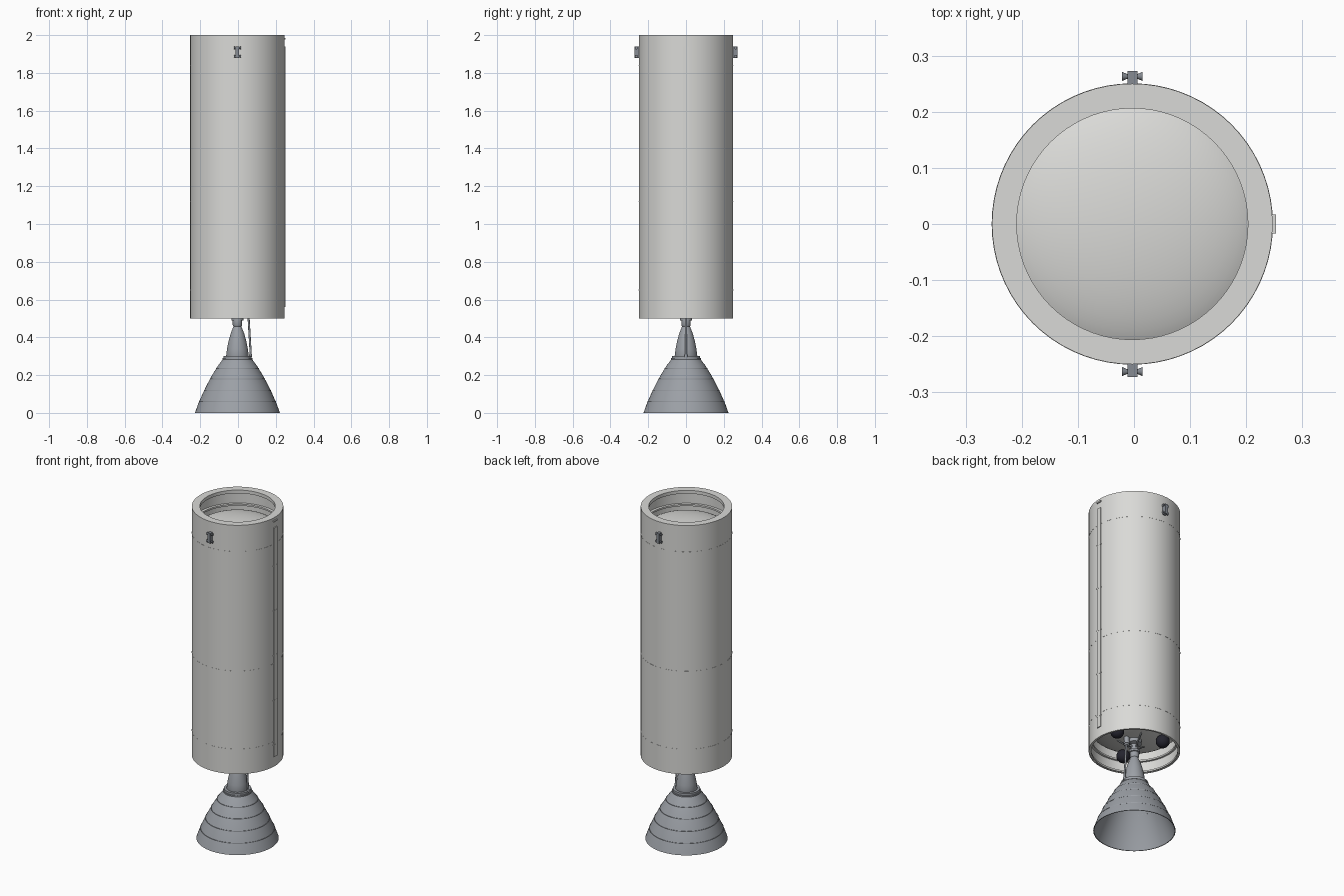
import bpy, bmesh, math
from mathutils import Vector, Matrix

if "Cube" in bpy.data.objects:
    bpy.data.objects.remove(bpy.data.objects["Cube"])

CX = -0.003  # stage axis, shifted so the raceway keeps the whole model centred


def material(name, rgb):
    m = bpy.data.materials.new(name)
    m.diffuse_color = (*rgb, 1)
    m.use_nodes = True
    m.node_tree.nodes["Principled BSDF"].inputs["Base Color"].default_value = m.diffuse_color
    return m


WHITE = material("warm_white", (0.70, 0.70, 0.68))
METAL = material("engine_grey", (0.33, 0.35, 0.38))
DARK = material("pod_grey", (0.24, 0.26, 0.29))
BLACK = material("bottle_black", (0.018, 0.018, 0.028))


def finish(name, bm, mat, angle=35):
    bmesh.ops.remove_doubles(bm, verts=bm.verts, dist=1e-5)
    bmesh.ops.recalc_face_normals(bm, faces=bm.faces)
    me = bpy.data.meshes.new(name)
    bm.to_mesh(me)
    bm.free()
    me.materials.append(mat)
    me.shade_smooth()
    me.set_sharp_from_angle(angle=math.radians(angle))
    ob = bpy.data.objects.new(name, me)
    bpy.context.collection.objects.link(ob)
    return ob


def lathe(name, profile, mat, closed=True, seg=72, angle=35):
    """Spin an (r, z) profile around the stage axis."""
    bm = bmesh.new()
    pts = [bm.verts.new((CX + r, 0, z)) for r, z in profile]
    edges = [bm.edges.new(p) for p in zip(pts, pts[1:])]
    if closed:
        edges.append(bm.edges.new((pts[-1], pts[0])))
    bmesh.ops.spin(bm, geom=pts + edges, cent=(CX, 0, 0), axis=(0, 0, 1),
                   angle=math.tau, steps=seg, use_merge=True)
    return finish(name, bm, mat, angle)


def ring(name, r0, r1, z0, z1, mat):
    return lathe(name, [(r0, z0), (r1, z0), (r1, z1), (r0, z1)], mat)


def box(bm, centre, size):
    bmesh.ops.create_cube(bm, size=1, matrix=Matrix.Translation(centre) @ Matrix.Diagonal((*size, 1)))


def rod(bm, a, b, r1, r2=None, seg=16):
    a, b = Vector(a), Vector(b)
    d = b - a
    mat = Matrix.Translation((a + b) / 2) @ d.to_track_quat('Z', 'Y').to_matrix().to_4x4()
    bmesh.ops.create_cone(bm, cap_ends=True, segments=seg, radius1=r1,
                          radius2=r1 if r2 is None else r2, depth=d.length, matrix=mat)


# Outer skin with the top flange turned inwards
lathe("stage_body", [(0.25, 0.5), (0.25, 2.0), (0.206, 2.0), (0.206, 1.98),
                     (0.244, 1.98), (0.244, 0.5)], WHITE)

# Inner stiffening rings
ring("lower_skirt_lip", 0.236, 0.245, 0.502, 0.512, WHITE)
ring("lower_skirt_ring", 0.232, 0.245, 0.57, 0.58, WHITE)
ring("upper_skirt_ring", 0.228, 0.245, 1.895, 1.905, WHITE)

# Thin joint bands on the skin
for i, z in enumerate((0.65, 1.12, 1.84)):
    ring(f"joint_band_{i}", 0.249, 0.2507, z - 0.002, z + 0.002, WHITE)

# Tank with shallow domes at both ends
N = 14
arc = [(0.2435 * math.sin(a), math.cos(a)) for a in (math.pi / 2 * i / N for i in range(N + 1))]
tank = [(r, 1.84 + 0.08 * c) for r, c in arc] + [(r, 0.65 - 0.085 * c) for r, c in reversed(arc)]
lathe("propellant_tank", tank, WHITE, closed=False)

# Raceway along the right side, with straps
bm = bmesh.new()
box(bm, (CX + 0.2505, 0, 1.25), (0.009, 0.03, 1.38))
finish("raceway", bm, WHITE)
bm = bmesh.new()
for i in range(6):
    box(bm, (CX + 0.2505, 0, 0.63 + 0.27 * i), (0.0105, 0.034, 0.008))
finish("raceway_straps", bm, WHITE)

# Attitude thruster pods on front and back
for side, name in ((-1, "front_thruster_pod"), (1, "back_thruster_pod")):
    bm = bmesh.new()
    box(bm, (CX, side * 0.2605, 1.91), (0.018, 0.025, 0.06))
    for z in (1.888, 1.932):
        for sx in (-1, 1):
            rod(bm, (CX + sx * 0.006, side * 0.263, z), (CX + sx * 0.018, side * 0.263, z), 0.003, 0.008)
    finish(name, bm, DARK)

# Engine bell as a thin double wall
bell = [(0.225, 0), (0.207, 0.05), (0.185, 0.1), (0.161, 0.15), (0.134, 0.2),
        (0.103, 0.25), (0.075, 0.287)]
inner = [(r - 0.004, z) for r, z in reversed(bell)]
lathe("engine_bell", bell + inner, METAL, angle=50)


def bell_radius(z):
    for (r0, z0), (r1, z1) in zip(bell, bell[1:]):
        if z0 <= z <= z1:
            return r0 + (r1 - r0) * (z - z0) / (z1 - z0)


# Hoops around the bell
for i, z in enumerate((0.06, 0.12, 0.18, 0.235)):
    r = bell_radius(z)
    ring(f"bell_hoop_{i}", r - 0.003, r + 0.0015, z - 0.002, z + 0.002, METAL)

# Collar, combustion chamber and gimbal mount
ring("bell_collar_lower", 0.055, 0.079, 0.283, 0.29, METAL)
ring("bell_collar_upper", 0.055, 0.074, 0.29, 0.302, METAL)
lathe("combustion_chamber", [(0.056, 0.287), (0.06, 0.3), (0.055, 0.34), (0.047, 0.38), (0.036, 0.42),
                             (0.021, 0.458), (0.025, 0.465), (0.025, 0.488), (0.031, 0.49),
                             (0.031, 0.502), (0.02, 0.504), (0.02, 0.54), (0.04, 0.545),
                             (0.04, 0.575), (0, 0.575)], METAL, closed=False, seg=48)
lathe("chamber_throat", [(0.054, 0.288), (0.05, 0.33), (0.03, 0.42), (0, 0.45)], METAL, closed=False, seg=48)

# Turbopump, exhaust pipe and feed line on the right of the engine
bm = bmesh.new()
rod(bm, (0.052, 0, 0.515), (0.052, 0, 0.575), 0.014)
rod(bm, (0.052, 0, 0.525), (0.052, 0, 0.535), 0.019)
rod(bm, (0.055, 0, 0.52), (0.068, 0, 0.3), 0.0055)
rod(bm, (0.066, 0, 0.296), (0.066, 0, 0.31), 0.009)
rod(bm, (CX, 0, 0.522), (0.052, 0, 0.53), 0.006)
finish("turbopump_and_exhaust", bm, METAL)

# Gimbal struts up to the tank
bm = bmesh.new()
for k in range(3):
    a = math.radians(75 + 120 * k)
    c, s = math.cos(a), math.sin(a)
    rod(bm, (CX + 0.02 * c, 0.02 * s, 0.52), (CX + 0.1 * c, 0.1 * s, 0.58), 0.004)
finish("gimbal_struts", bm, METAL)

# Three dark pressure bottles under the tank
for k in range(3):
    a = math.radians(13 + 120 * k)
    bm = bmesh.new()
    bmesh.ops.create_uvsphere(bm, u_segments=32, v_segments=18, radius=0.038, matrix=Matrix.Translation(
        (CX + 0.156 * math.cos(a), 0.156 * math.sin(a), 0.552)))
    finish(f"pressure_bottle_{k}", bm, BLACK)
